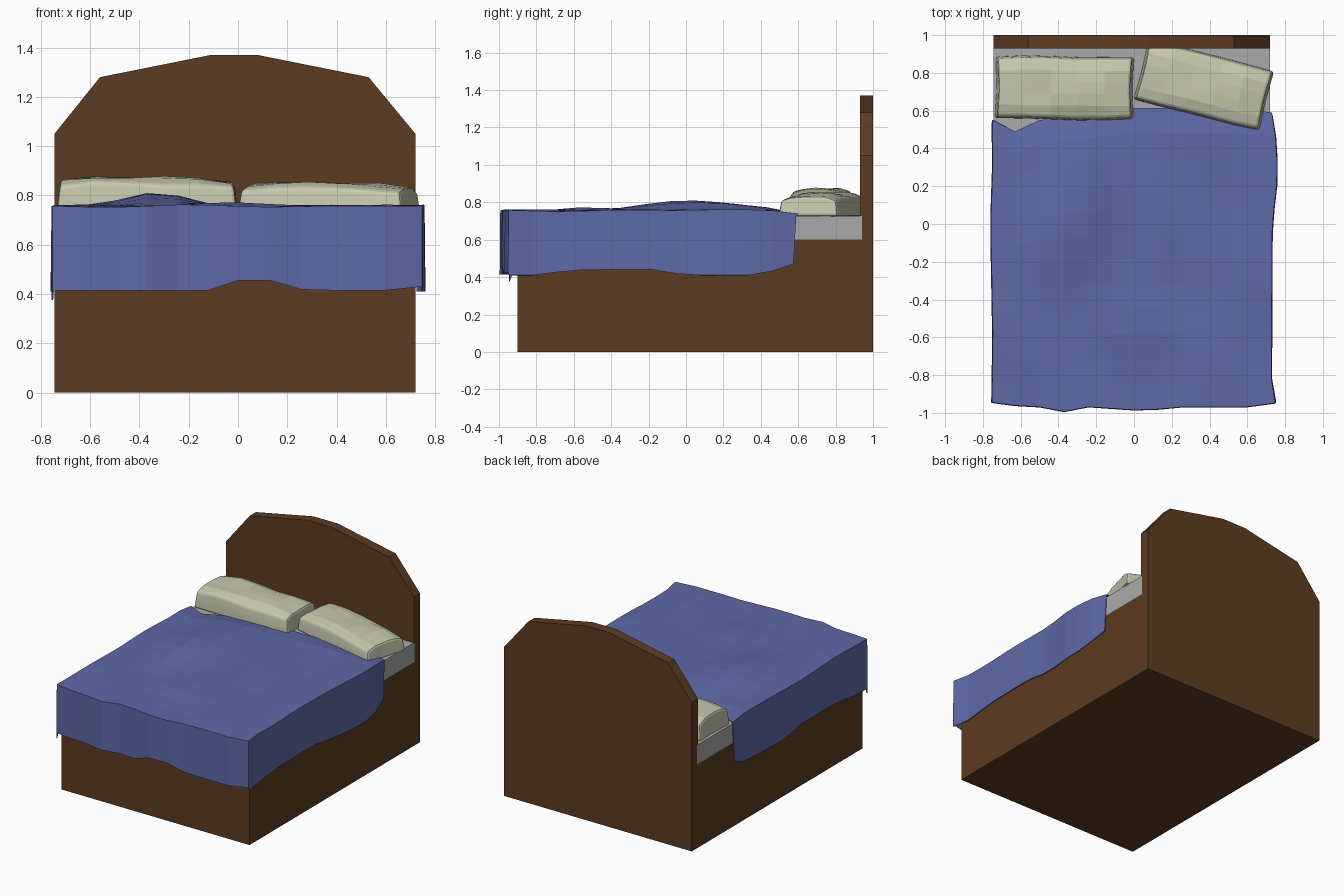
import bpy, bmesh, math
from mathutils import Vector

old = bpy.data.objects.get("Cube")
if old:
    bpy.data.objects.remove(old, do_unlink=True)


def material(name, rgb):
    m = bpy.data.materials.new(name)
    m.use_nodes = True
    color = (*rgb, 1)
    m.diffuse_color = color
    m.node_tree.nodes["Principled BSDF"].inputs["Base Color"].default_value = color
    return m


wood = material("brown wood", (0.107, 0.045, 0.016))
cloth = material("blue cloth", (0.112, 0.141, 0.386))
linen = material("cream linen", (0.565, 0.578, 0.423))
grey = material("grey ticking", (0.402, 0.402, 0.402))


def finish(name, bm, mat):
    mesh = bpy.data.meshes.new(name)
    bm.to_mesh(mesh)
    bm.free()
    mesh.materials.append(mat)
    obj = bpy.data.objects.new(name, mesh)
    bpy.context.collection.objects.link(obj)
    return obj


def box(name, lo, hi, mat):
    bm = bmesh.new()
    bmesh.ops.create_cube(bm, size=1)
    for v in bm.verts:
        v.co = [l + (c + 0.5) * (h - l) for c, l, h in zip(v.co, lo, hi)]
    return finish(name, bm, mat)


def lerp_points(points, x):
    """Piecewise linear curve through (x, value) points."""
    if x <= points[0][0]:
        return points[0][1]
    for (a, p), (b, q) in zip(points, points[1:]):
        if x <= b:
            return p + (q - p) * (x - a) / (b - a)
    return points[-1][1]


# Frame and mattress
LEFT, RIGHT = -0.745, 0.72
box("bed_base", (LEFT, -0.9, 0), (RIGHT, 0.95, 0.6), wood)
box("mattress", (LEFT, -0.9, 0.59), (RIGHT, 0.94, 0.727), grey)

# Headboard with faceted arch
outline = [(LEFT, 0), (RIGHT, 0), (RIGHT, 1.05), (0.53, 1.28), (0.08, 1.37),
           (-0.11, 1.37), (-0.56, 1.28), (LEFT, 1.05)]
bm = bmesh.new()
face = bm.faces.new([bm.verts.new((x, 0.93, z)) for x, z in outline])
ext = bmesh.ops.extrude_face_region(bm, geom=[face])
bmesh.ops.translate(bm, vec=(0, 0.07, 0),
                    verts=[g for g in ext["geom"] if isinstance(g, bmesh.types.BMVert)])
bmesh.ops.recalc_face_normals(bm, faces=bm.faces)
finish("headboard", bm, wood)

# Blanket edge curves
front_y = [(-0.75, -0.945), (-0.6, -0.965), (-0.45, -0.97), (-0.37, -0.993),
           (-0.24, -0.968), (0.05, -0.988), (0.26, -0.968), (0.6, -0.968), (0.75, -0.945)]
back_y = [(-0.75, 0.55), (-0.63, 0.49), (-0.5, 0.55), (0, 0.615), (0.55, 0.615), (0.73, 0.59)]
left_x = [(-0.95, -0.752), (-0.6, -0.747), (0, -0.758), (0.3, -0.748), (0.55, -0.75)]
right_x = [(-0.95, 0.748), (-0.85, 0.727), (0, 0.731), (0.2, 0.755), (0.4, 0.758), (0.59, 0.73)]
side_hem = [(-0.8, 0.41), (-0.62, 0.437), (-0.2, 0.443), (0, 0.41), (0.4, 0.41), (0.57, 0.47)]
front_hem = [(-0.12, 0.415), (0, 0.455), (0.13, 0.455), (0.27, 0.415), (0.6, 0.415), (0.74, 0.43)]
columns = [-0.75, -0.63, -0.5, -0.37, -0.24, -0.12, 0, 0.13, 0.26, 0.38, 0.5, 0.6, 0.73]
ROWS = 12


def blanket_height(x, y):
    bump = 0.057 * math.exp(-((x + 0.32) / 0.17) ** 2 - ((y - 0.03) / 0.33) ** 2)
    ridge = 0.012 * math.exp(-((x + 0.05) / 0.25) ** 2 - ((y + 0.55) / 0.15) ** 2)
    ripple = 0.006 * math.sin(9 * x + 3 * y) * math.cos(7 * y - 2 * x)
    return 0.757 + bump + ridge + ripple


def blanket_top(i, r):
    x = columns[i]
    lo, hi = lerp_points(front_y, x), lerp_points(back_y, x)
    y = lo + (hi - lo) * r / ROWS
    if i == 0:
        x = lerp_points(left_x, y)
    elif i == len(columns) - 1:
        x = lerp_points(right_x, y)
    z = 0.74 if r == ROWS else blanket_height(x, y)
    return Vector((x, y, z))


def blanket_point(i, r):
    """Top sheet, with the outermost columns and first row hanging down."""
    last = len(columns) - 1
    p = blanket_top(min(max(i, 0), last), max(r, 0))
    side = -1 if i < 0 else 1 if i > last else 0
    if side and r < 0:
        return Vector((p.x + side * 0.004, p.y, 0.375 if side < 0 else 0.415))
    if side:
        p.x += side * 0.004
        p.y += 0.015 if r == 0 else -0.015 if r == ROWS else 0
        p.z = lerp_points(side_hem, p.y)
    elif r < 0:
        p.z = lerp_points(front_hem, p.x)
        p.y -= 0.003
    return p


bm = bmesh.new()
grid = [[bm.verts.new(blanket_point(i, r)) for i in range(-1, len(columns) + 1)]
        for r in range(-1, ROWS + 1)]
for low, high in zip(grid, grid[1:]):
    for i in range(len(low) - 1):
        bm.faces.new((low[i], low[i + 1], high[i + 1], high[i]))
blanket = finish("blanket", bm, cloth)
blanket.modifiers.new("thickness", "SOLIDIFY").thickness = 0.006


# Pillows: soft lumpy boxes with pinched ends
def pillow(name, center, size, turn, tilt, phase):
    bm = bmesh.new()
    bmesh.ops.create_cube(bm, size=2)
    bmesh.ops.subdivide_edges(bm, edges=bm.edges[:], cuts=4, use_grid_fill=True)
    for v in bm.verts:
        u, w, h = v.co
        lump = 0.007 * math.sin(4 * u + phase) * math.cos(3 * w + phase)
        crown = 1 - 0.16 * w ** 4 - 0.1 * u ** 6
        up = (h + 1) / 2
        x = u * size[0] / 2 * (1 - 0.035 * up - 0.02 * (1 - abs(w)) * abs(u))
        y = w * size[1] / 2 * (1 - 0.07 * up ** 2) * (1 - 0.03 * u ** 4) + lump * 0.6
        z = up * (size[2] * crown + lump + tilt * u)
        v.co = (x, y, z)
    obj = finish(name, bm, linen)
    obj.location = center
    obj.rotation_euler.z = math.radians(turn)
    bevel = obj.modifiers.new("soft edge", "BEVEL")
    bevel.width = 0.014
    bevel.segments = 2
    bevel.limit_method = "ANGLE"
    bevel.angle_limit = math.radians(50)


pillow("right_pillow", (-0.368, 0.72, 0.725), (0.735, 0.335, 0.148), -0.7, -0.006, 0.5)
pillow("left_pillow", (0.37, 0.735, 0.725), (0.69, 0.33, 0.125), -14, -0.006, 2.0)
